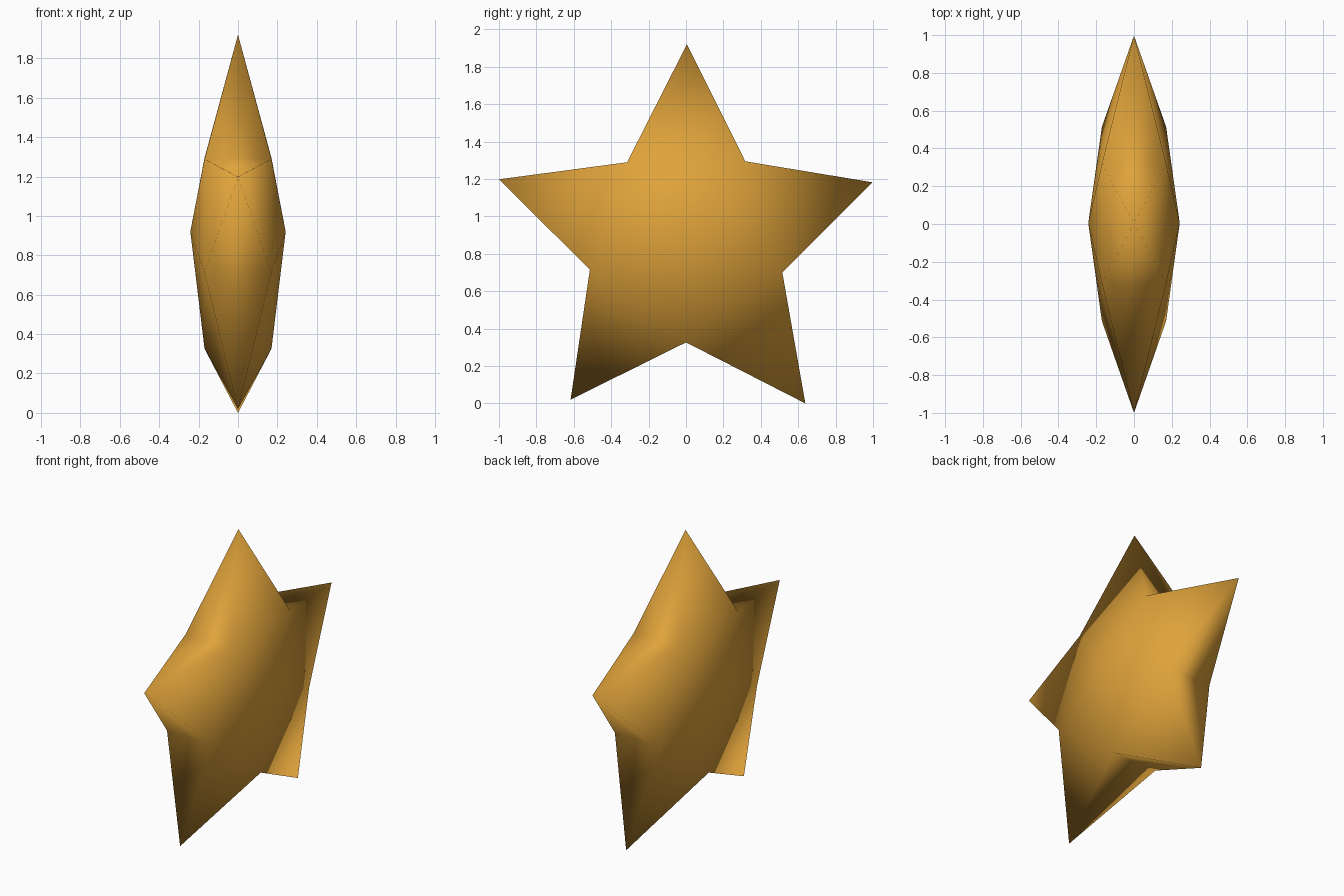
import bpy
import bmesh

if "Cube" in bpy.data.objects:
    bpy.data.objects.remove(bpy.data.objects["Cube"])

# Star outline in the y-z plane: tips and notches alternate, starting at the top
outline = [(0.005, 1.92), (0.317, 1.294), (0.997, 1.182), (0.515, 0.70), (0.638, 0.0),
           (0.0, 0.326), (-0.617, 0.02), (-0.514, 0.715), (-1.0, 1.198), (-0.315, 1.289)]
NOTCH_X = 0.17    # half thickness at the notches
CENTRE_X = 0.242  # half thickness at the middle

bm = bmesh.new()
tips = [bm.verts.new((0, y, z)) for y, z in outline[0::2]]
sides = {}
for s in (1, -1):
    sides[s] = [bm.verts.new((s * NOTCH_X, y, z)) for y, z in outline[1::2]]
    centre = bm.verts.new((s * CENTRE_X, 0.005, 0.92))
    for i in range(5):
        # domed middle and the face of each arm
        bm.faces.new((centre, sides[s][i - 1], sides[s][i]))
        bm.faces.new((sides[s][i - 1], tips[i], sides[s][i]))

# Walls of the notches between neighbouring arms
for i in range(5):
    front, back = sides[1][i], sides[-1][i]
    bm.faces.new((tips[i], front, back))
    bm.faces.new((tips[(i + 1) % 5], back, front))

bmesh.ops.recalc_face_normals(bm, faces=bm.faces[:])
for f in bm.faces:
    f.smooth = True

mesh = bpy.data.meshes.new("star")
bm.to_mesh(mesh)
bm.free()
star = bpy.data.objects.new("star", mesh)
bpy.context.collection.objects.link(star)

# Golden colour
gold = bpy.data.materials.new("gold")
gold.diffuse_color = (0.74, 0.365, 0.043, 1)
gold.use_nodes = True
gold.node_tree.nodes["Principled BSDF"].inputs["Base Color"].default_value = gold.diffuse_color
mesh.materials.append(gold)
